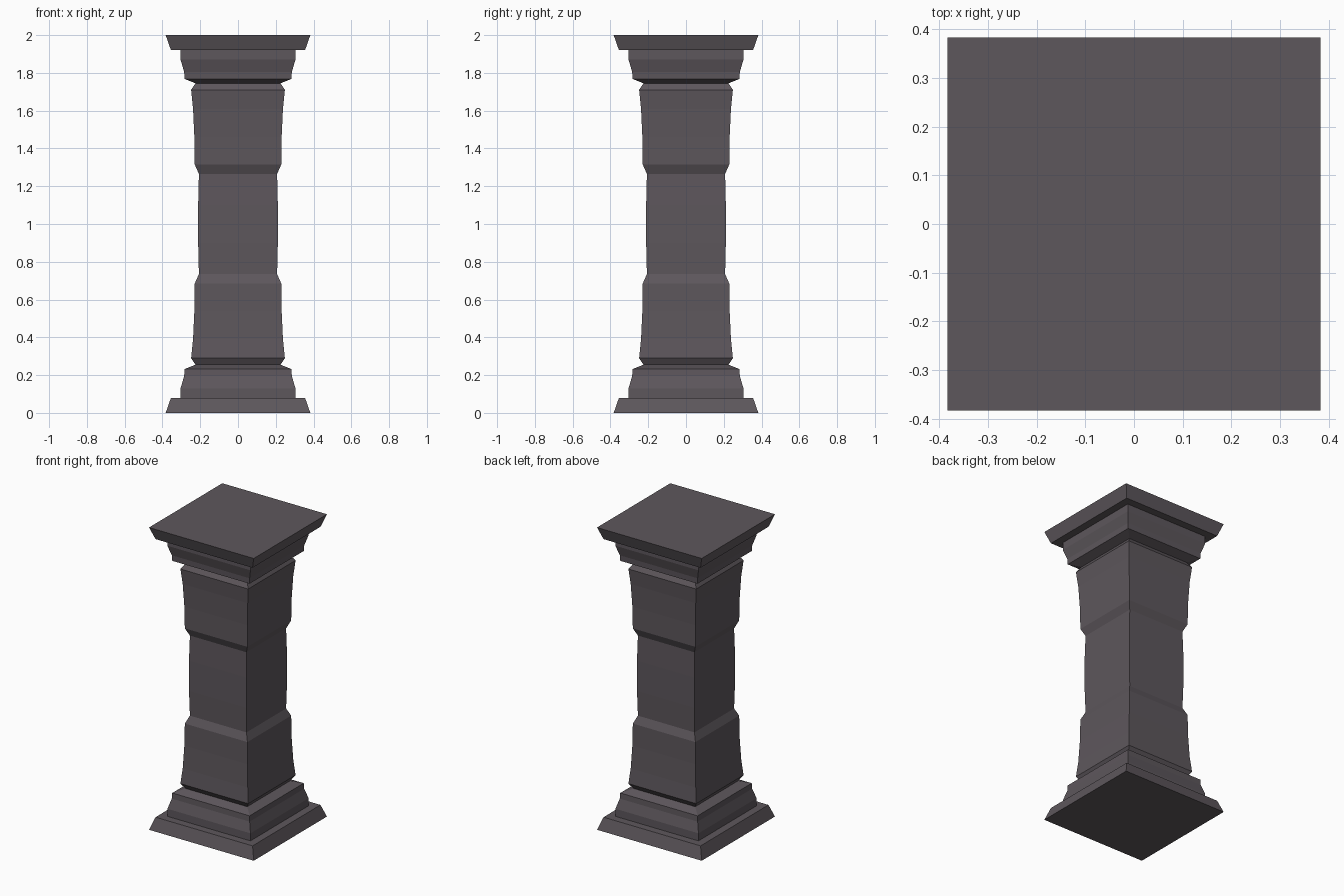
import bpy, bmesh

if "Cube" in bpy.data.objects:
    bpy.data.objects.remove(bpy.data.objects["Cube"])

# Lower half of the pillar profile: (half width, height)
half = [(0.383, 0.0), (0.355, 0.08), (0.304, 0.08), (0.304, 0.13),
        (0.285, 0.195), (0.283, 0.232), (0.225, 0.255), (0.248, 0.29),
        (0.238, 0.39), (0.231, 0.54), (0.229, 0.685), (0.207, 0.735),
        (0.211, 0.90)]
# The upper half mirrors the lower half about z = 1
profile = half + [(w, 2.0 - z) for w, z in reversed(half)]

stone = bpy.data.materials.new("dark_stone")
stone.diffuse_color = (0.11, 0.095, 0.107, 1.0)
stone.use_nodes = True
stone.node_tree.nodes["Principled BSDF"].inputs["Base Color"].default_value = stone.diffuse_color


def square_loft(name, profile, material):
    bm = bmesh.new()
    rings = [[bm.verts.new((sx * w, sy * w, z))
              for sx, sy in ((-1, -1), (1, -1), (1, 1), (-1, 1))]
             for w, z in profile]
    for lower, upper in zip(rings, rings[1:]):
        for i in range(4):
            j = (i + 1) % 4
            bm.faces.new((lower[i], lower[j], upper[j], upper[i]))
    bm.faces.new(rings[0][::-1])
    bm.faces.new(rings[-1])
    bmesh.ops.recalc_face_normals(bm, faces=bm.faces)
    mesh = bpy.data.meshes.new(name)
    bm.to_mesh(mesh)
    bm.free()
    mesh.materials.append(material)
    obj = bpy.data.objects.new(name, mesh)
    bpy.context.collection.objects.link(obj)
    return obj


# Square pillar with base, waisted shaft and capital
square_loft("pillar", profile, stone)
